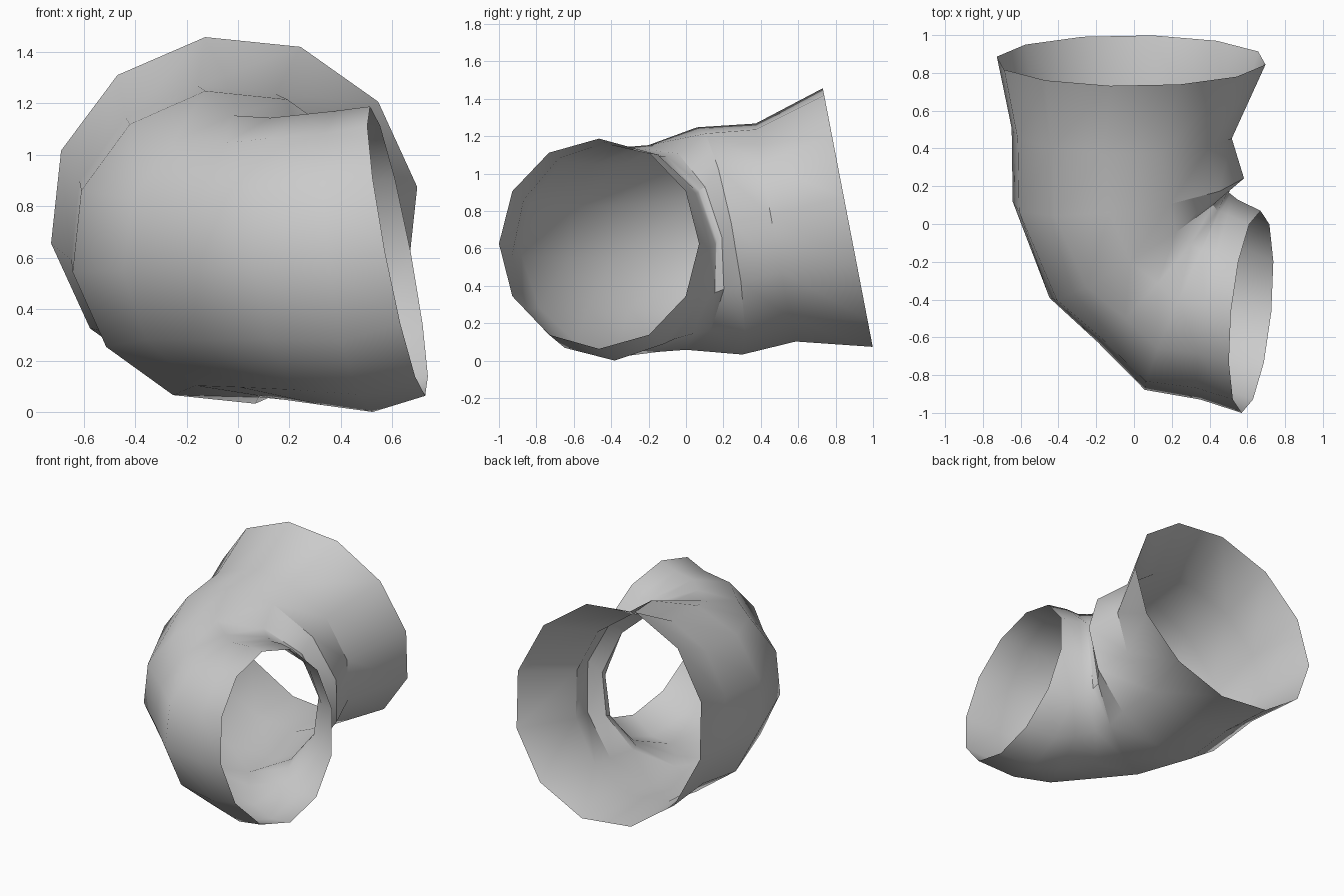
import bpy, bmesh, math
from mathutils import Vector

if "Cube" in bpy.data.objects:
    bpy.data.objects.remove(bpy.data.objects["Cube"])

SIDES = 12

# Rings along the bend: centre, half-axis to the inner side of the bend,
# half-axis to the top, twist in degrees
RINGS = [
    ((-.015, .865, .765), (.72, 0, 0), (0, -.135, .70), 9),       # wide back opening
    ((-.065, .48, .685), (.59, -.01, 0), (0, -.11, .59), 9),      # waist
    ((-.03, .18, .64), (.62, .08, 0), (0, -.11, .615), 9),        # folded bulge
    ((.03, -.10, .605), (.48, .30, 0), (0, -.07, .55), 6),        # elbow
    ((.155, -.23, .595), (.35, .40, 0), (0, -.05, .55), 5),
    ((.285, -.36, .59), (.23, .52, 0), (-.04, -.02, .565), 3),
    ((.45, -.40, .585), (.10, .53, 0), (-.07, 0, .585), 2),
    ((.62, -.465, .625), (.05, .535, 0), (-.107, 0, .562), 0),    # side opening
]


def add_ring(bm, centre, inner, top, twist):
    c, u, v = Vector(centre), Vector(inner), Vector(top)
    ring = []
    for i in range(SIDES):
        a = math.radians(twist) + math.tau * i / SIDES
        ring.append(bm.verts.new(c + u * math.cos(a) + v * math.sin(a)))
    return ring


# Open bent sleeve lofted through the rings
bm = bmesh.new()
loops = [add_ring(bm, *r) for r in RINGS]
for a, b in zip(loops, loops[1:]):
    for i in range(SIDES):
        j = (i + 1) % SIDES
        bm.faces.new((a[i], a[j], b[j], b[i]))
bmesh.ops.recalc_face_normals(bm, faces=bm.faces)
# Make the outside the front side
face = max(bm.faces, key=lambda f: f.calc_center_median().z)
if face.normal.z < 0:
    bmesh.ops.reverse_faces(bm, faces=bm.faces)
mesh = bpy.data.meshes.new("bent_sleeve")
bm.to_mesh(mesh)
bm.free()
sleeve = bpy.data.objects.new("bent_sleeve", mesh)
bpy.context.collection.objects.link(sleeve)

# Plain grey
grey = bpy.data.materials.new("light_grey")
grey.use_nodes = True
colour = (.6, .6, .6, 1)
grey.diffuse_color = colour
grey.node_tree.nodes["Principled BSDF"].inputs["Base Color"].default_value = colour
mesh.materials.append(grey)

# Smooth sides, sharp folds
bpy.ops.object.select_all(action='DESELECT')
sleeve.select_set(True)
bpy.context.view_layer.objects.active = sleeve
bpy.ops.object.shade_smooth_by_angle(angle=math.radians(35))
